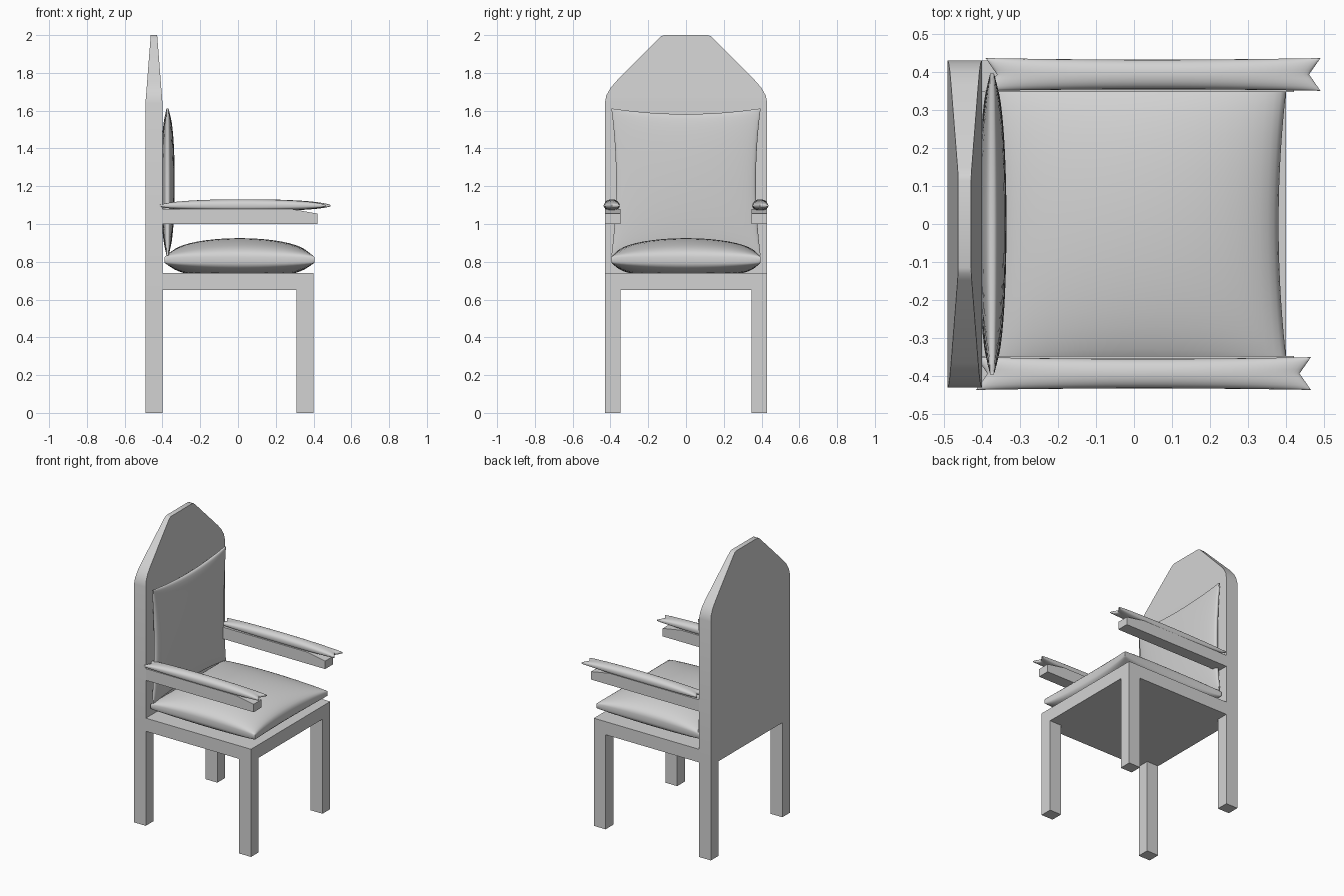
import bpy, bmesh, math
from mathutils import Matrix, Vector

cube = bpy.data.objects.get("Cube")
if cube:
    bpy.data.objects.remove(cube, do_unlink=True)

grey = bpy.data.materials.new("light grey")
grey.use_nodes = True
colour = (0.65, 0.65, 0.65, 1)
grey.diffuse_color = colour
grey.node_tree.nodes["Principled BSDF"].inputs["Base Color"].default_value = colour


def finish(name, bm, smooth=None):
    bmesh.ops.recalc_face_normals(bm, faces=bm.faces)
    mesh = bpy.data.meshes.new(name)
    bm.to_mesh(mesh)
    bm.free()
    mesh.materials.append(grey)
    obj = bpy.data.objects.new(name, mesh)
    bpy.context.scene.collection.objects.link(obj)
    if smooth:
        bpy.ops.object.select_all(action='DESELECT')
        obj.select_set(True)
        bpy.context.view_layer.objects.active = obj
        bpy.ops.object.shade_smooth_by_angle(angle=math.radians(smooth))
    return obj


def box(name, low, high):
    low, high = Vector(low), Vector(high)
    bm = bmesh.new()
    bmesh.ops.create_cube(bm, size=1)
    bmesh.ops.scale(bm, vec=high - low, verts=bm.verts)
    bmesh.ops.translate(bm, vec=(low + high) / 2, verts=bm.verts)
    return finish(name, bm)


def prism(name, profile, y0, y1):
    """Extrude an x-z profile along y."""
    bm = bmesh.new()
    face = bm.faces.new([bm.verts.new((x, y0, z)) for x, z in profile])
    ext = bmesh.ops.extrude_face_region(bm, geom=[face])
    moved = [g for g in ext["geom"] if isinstance(g, bmesh.types.BMVert)]
    bmesh.ops.translate(bm, vec=(0, y1 - y0, 0), verts=moved)
    return finish(name, bm)


def pillow(name, centre, half, pinch, top, bottom, rim, power=0.45,
           flat=1.0, steps=(24, 24), notch=False, upright=False):
    """Stuffed cushion: pinched outline, domed on both sides of a thin rim."""
    bm = bmesh.new()
    nu, nv = steps
    sides = []
    for sign, height in ((1, top), (-1, bottom)):
        rows = []
        for i in range(nu + 1):
            u = -math.cos(math.pi * i / nu)
            row = []
            for j in range(nv + 1):
                v = -math.cos(math.pi * j / nv)
                dent = 1 - abs(v) if notch else 1 - v * v
                x = u * (half[0] - pinch[0] * dent)
                y = v * (half[1] - pinch[1] * (1 - u * u))
                dome = max(0, (1 - u * u) * (1 - v * v)) ** power
                z = rim + height * dome
                if sign < 0:
                    z = min(z, flat)
                row.append(bm.verts.new((x, y, sign * z)))
            rows.append(row)
        for a, b in zip(rows, rows[1:]):
            for j in range(nv):
                bm.faces.new((a[j], b[j], b[j + 1], a[j + 1]))
        loop = ([r[0] for r in rows] + rows[-1][1:]
                + [r[-1] for r in rows[-2::-1]] + rows[0][-2:0:-1])
        sides.append(loop)
    # rim joining both domes
    up, down = sides
    for k in range(len(up)):
        n = (k + 1) % len(up)
        bm.faces.new((up[k], up[n], down[n], down[k]))
    if upright:
        turn = Matrix(((0, 0, 1), (1, 0, 0), (0, 1, 0)))
        bmesh.ops.transform(bm, matrix=turn.to_4x4(), verts=bm.verts)
    bmesh.ops.translate(bm, vec=centre, verts=bm.verts)
    return finish(name, bm, smooth=60)


# Seat frame
box("seat", (-0.4, -0.43, 0.65), (0.4, 0.43, 0.74))

# Tall back panel, narrowing and thinning towards the top
bm = bmesh.new()
rings = []
for z, w in ((0.65, 0.43), (1.64, 0.43), (1.68, 0.422), (1.72, 0.4),
             (1.76, 0.365), (1.98, 0.147), (1.995, 0.13), (2.0, 0.115)):
    t = 0.045 - 0.028 * max(0, z - 1.64) / 0.36
    rings.append([bm.verts.new((-0.445 + sx * t, sy * w, z))
                  for sx, sy in ((-1, -1), (1, -1), (1, 1), (-1, 1))])
for a, b in zip(rings, rings[1:]):
    for k in range(4):
        n = (k + 1) % 4
        bm.faces.new((a[k], a[n], b[n], b[k]))
bm.faces.new(rings[0])
bm.faces.new(rings[-1])
finish("back_panel", bm, smooth=35)

# Legs, arms and arm pads on both sides
arm_profile = [(-0.4, 1.0), (0.42, 1.0), (0.42, 1.055), (0.28, 1.08), (-0.4, 1.08)]
for side, s, shift in (("near", -1, 0.025), ("far", 1, 0.05)):
    y0, y1 = sorted((s * 0.347, s * 0.43))
    box(side + "_back_leg", (-0.49, y0, 0), (-0.4, y1, 0.65))
    box(side + "_front_leg", (0.31, y0, 0), (0.4, y1, 0.65))
    prism(side + "_arm", arm_profile, y0, y1)
    pillow(side + "_arm_pad", (shift, s * 0.393, 1.097), (0.44, 0.043),
           (0.03, 0.004), 0.03, 0.025, 0.004, steps=(32, 12), notch=True)

# Cushions
pillow("seat_cushion", (0.008, 0, 0.81), (0.397, 0.395), (0.025, 0.015),
       0.1, 0.085, 0.015, flat=0.07)
pillow("back_cushion", (-0.373, 0, 1.222), (0.395, 0.39), (0.025, 0.03),
       0.033, 0.03, 0.005, upright=True)
